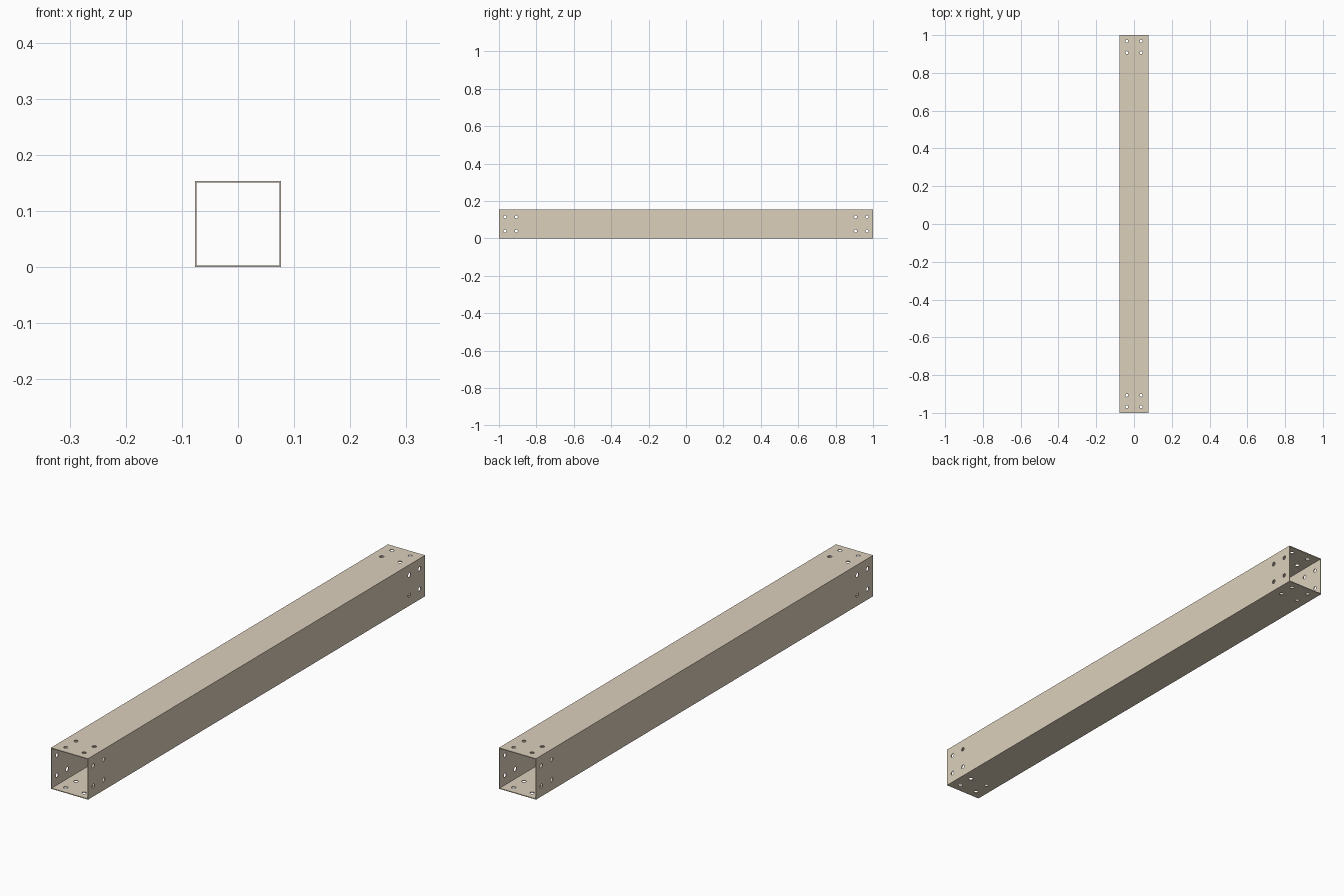
import bpy, bmesh
from math import pi
from mathutils import Matrix, Vector

if "Cube" in bpy.data.objects:
    bpy.data.objects.remove(bpy.data.objects["Cube"])

W, WALL, HALF = 0.154, 0.003, 1.0      # outer width, wall thickness, half length
MID = W / 2                            # height of the tube axis
HOLE_R, HOLE_OFF = 0.0077, 0.038       # bolt hole radius and offset from axis
HOLE_Y = (-0.968, -0.907, 0.907, 0.968)


def make_object(name, bm):
    bmesh.ops.recalc_face_normals(bm, faces=bm.faces)
    mesh = bpy.data.meshes.new(name)
    bm.to_mesh(mesh)
    bm.free()
    obj = bpy.data.objects.new(name, mesh)
    bpy.context.collection.objects.link(obj)
    return obj


# Square hollow tube: outer and inner square loops at both ends
bm = bmesh.new()
corners = [(-1, -1), (1, -1), (1, 1), (-1, 1)]
loops = []
for y, h in ((-HALF, MID), (HALF, MID), (HALF, MID - WALL), (-HALF, MID - WALL)):
    loops.append([bm.verts.new((sx * h, y, MID + sz * h)) for sx, sz in corners])
for k in range(4):
    a, b = loops[k], loops[(k + 1) % 4]
    for i in range(4):
        j = (i + 1) % 4
        bm.faces.new((a[i], a[j], b[j], b[i]))
tube = make_object("square_tube", bm)


# Drill rows: cylinders passing through two opposite walls
def drills(name, sideways):
    bm = bmesh.new()
    for y in HOLE_Y:
        for s in (-HOLE_OFF, HOLE_OFF):
            if sideways:
                m = Matrix.Translation((0, y, MID + s)) @ Matrix.Rotation(pi / 2, 4, 'Y')
            else:
                m = Matrix.Translation((s, y, MID))
            bmesh.ops.create_cone(bm, cap_ends=True, segments=24, radius1=HOLE_R,
                                  radius2=HOLE_R, depth=W * 1.5, matrix=m)
    obj = make_object(name, bm)
    obj.hide_render = True
    return obj


cutters = [drills("side_hole_cutter", True), drills("top_hole_cutter", False)]
for c in cutters:
    mod = tube.modifiers.new(c.name, 'BOOLEAN')
    mod.operation, mod.solver, mod.object = 'DIFFERENCE', 'EXACT', c

# Bake the holes and discard the cutters
deps = bpy.context.evaluated_depsgraph_get()
baked = bpy.data.meshes.new_from_object(tube.evaluated_get(deps))
tube.modifiers.clear()
tube.data = baked
for c in cutters:
    bpy.data.objects.remove(c)

# Tan finish
mat = bpy.data.materials.new("tan_finish")
mat.diffuse_color = (0.72, 0.63, 0.50, 1)
mat.use_nodes = True
mat.node_tree.nodes["Principled BSDF"].inputs["Base Color"].default_value = mat.diffuse_color
tube.data.materials.clear()
tube.data.materials.append(mat)
